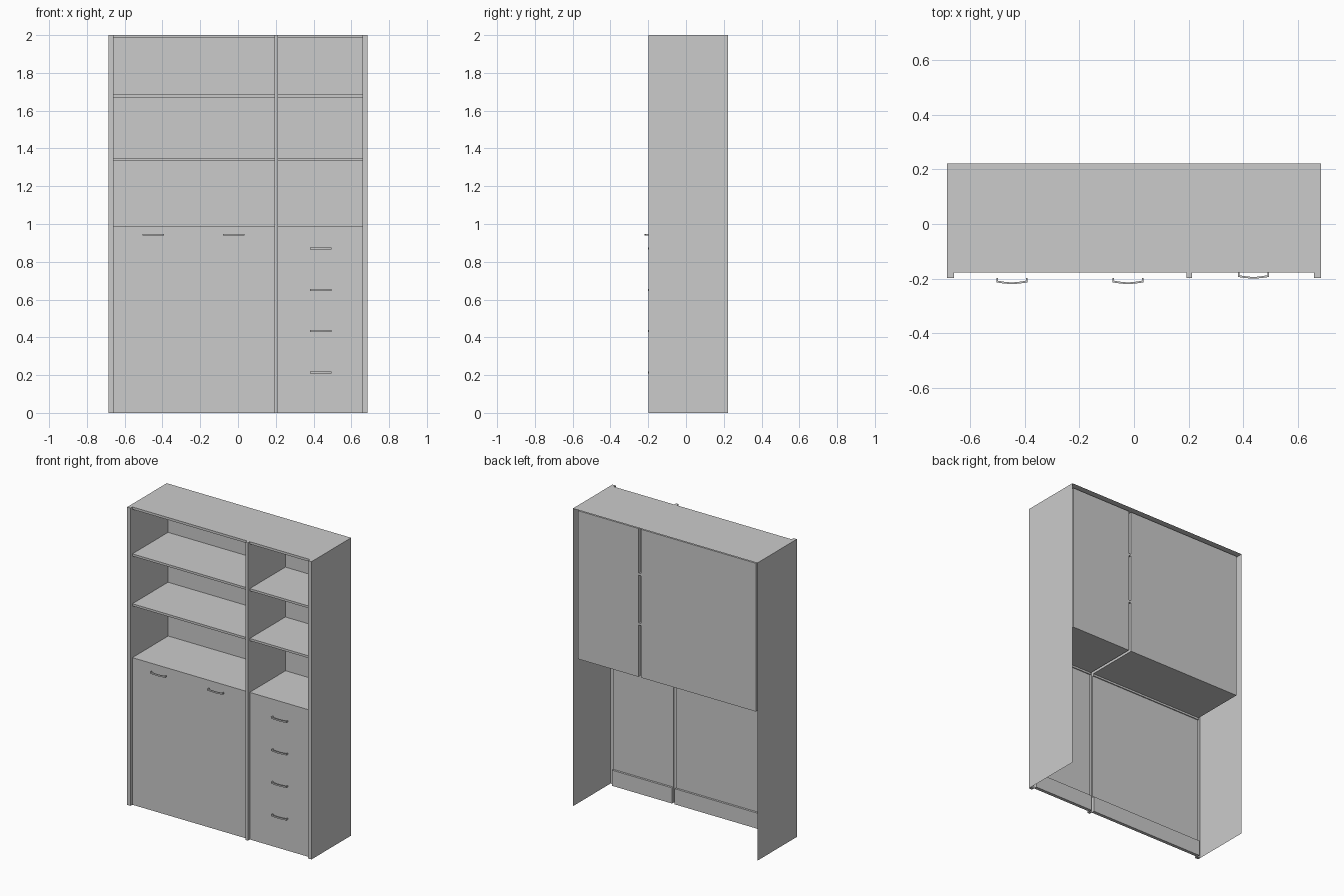
import bpy, bmesh, math

if "Cube" in bpy.data.objects:
    bpy.data.objects.remove(bpy.data.objects["Cube"])

HW = 0.685             # half width of the cabinet
YF, YB = -0.178, 0.222  # front plane of panels, rear edge
YP = -0.198            # front of the posts
IN = 0.66              # inner half width
DIV = (0.193, 0.212)   # divider post, left and right side


def finish(name, bm):
    me = bpy.data.meshes.new(name)
    bm.to_mesh(me)
    bm.free()
    ob = bpy.data.objects.new(name, me)
    bpy.context.collection.objects.link(ob)
    return ob


def box(name, x0, x1, y0, y1, z0, z1, drop=None):
    """Box; faces whose outward normal matches an entry in drop are left open."""
    bm = bmesh.new()
    bmesh.ops.create_cube(bm, size=1)
    bm.normal_update()
    if drop:
        gone = [f for f in bm.faces if tuple(round(c) for c in f.normal) in drop]
        bmesh.ops.delete(bm, geom=gone, context='FACES')
    for v in bm.verts:
        v.co.x = x0 if v.co.x < 0 else x1
        v.co.y = y0 if v.co.y < 0 else y1
        v.co.z = z0 if v.co.z < 0 else z1
    return finish(name, bm)


def sheet(name, corners):
    bm = bmesh.new()
    bm.faces.new([bm.verts.new(c) for c in corners])
    return finish(name, bm)


def handle(name, cx, y, z):
    """Bowed bar handle: a flat bracket outline extruded upward."""
    w, leg, bow, t, n = 0.057, 0.016, 0.006, 0.006, 8

    def arc(half, base):
        return [(half * (2 * i / n - 1),
                 base - bow * math.cos(math.pi / 2 * (2 * i / n - 1)))
                for i in range(n + 1)]
    outline = [(-w, 0)] + arc(w, -leg) + [(w, 0), (w - t, 0)]
    outline += arc(w - t, -leg + t)[::-1] + [(-w + t, 0)]
    bm = bmesh.new()
    f = bm.faces.new([bm.verts.new((cx + a, y + b, z - 0.005)) for a, b in outline])
    ext = bmesh.ops.extrude_face_region(bm, geom=[f])
    up = [v for v in ext['geom'] if isinstance(v, bmesh.types.BMVert)]
    bmesh.ops.translate(bm, verts=up, vec=(0, 0, 0.01))
    bmesh.ops.recalc_face_normals(bm, faces=bm.faces)
    return finish(name, bm)


# Outer shell: thin sides and top, open at the back and bottom
for s, side in ((-1, "left"), (1, "right")):
    pts = [(s * HW, YP, 0), (s * HW, YB, 0), (s * HW, YB, 2), (s * HW, YP, 2)]
    sheet(side + "_side", pts if s > 0 else pts[::-1])
    a, b = sorted((s * HW, s * IN))
    box(side + "_post", a, b, YP, YF, 0, 2)
sheet("top_panel", [(-HW, YF, 2), (HW, YF, 2), (HW, YB, 2), (-HW, YB, 2)])
box("divider_post", *DIV, YP, YF, 0, 2)

# Two bays: open-front compartment above, door or drawer front and plinth below
for bay, x0, x1, front in (("left", -IN, DIV[0], "flap_door"),
                           ("right", DIV[1], IN, "drawer_front")):
    box(bay + "_compartment", x0, x1, YF, 0.202, 0.988, 1.984, drop=[(0, -1, 0)])
    box(bay + "_top_rail", x0, x1, YF, YF + 0.015, 1.984, 2)
    box(bay + "_floor_rail", x0, x1, YF, YF + 0.015, 0.975, 0.988)
    box(front, x0, x1, YF, YF + 0.008, 0.105, 0.975)
    box(bay + "_plinth", x0, x1, YF, YF + 0.022, 0, 0.105)

# Shelves running through both bays
for i, z in enumerate((1.335, 1.67)):
    box(f"shelf_{i + 1}", -IN, IN, YF, 0.2, z, z + 0.015)

# Handles
for i, x in enumerate((-0.448, -0.022)):
    handle(f"door_handle_{i + 1}", x, -0.198, 0.943)
for i in range(4):
    handle(f"drawer_handle_{i + 1}", 0.438, YF, 0.214 + 0.2185 * i)
